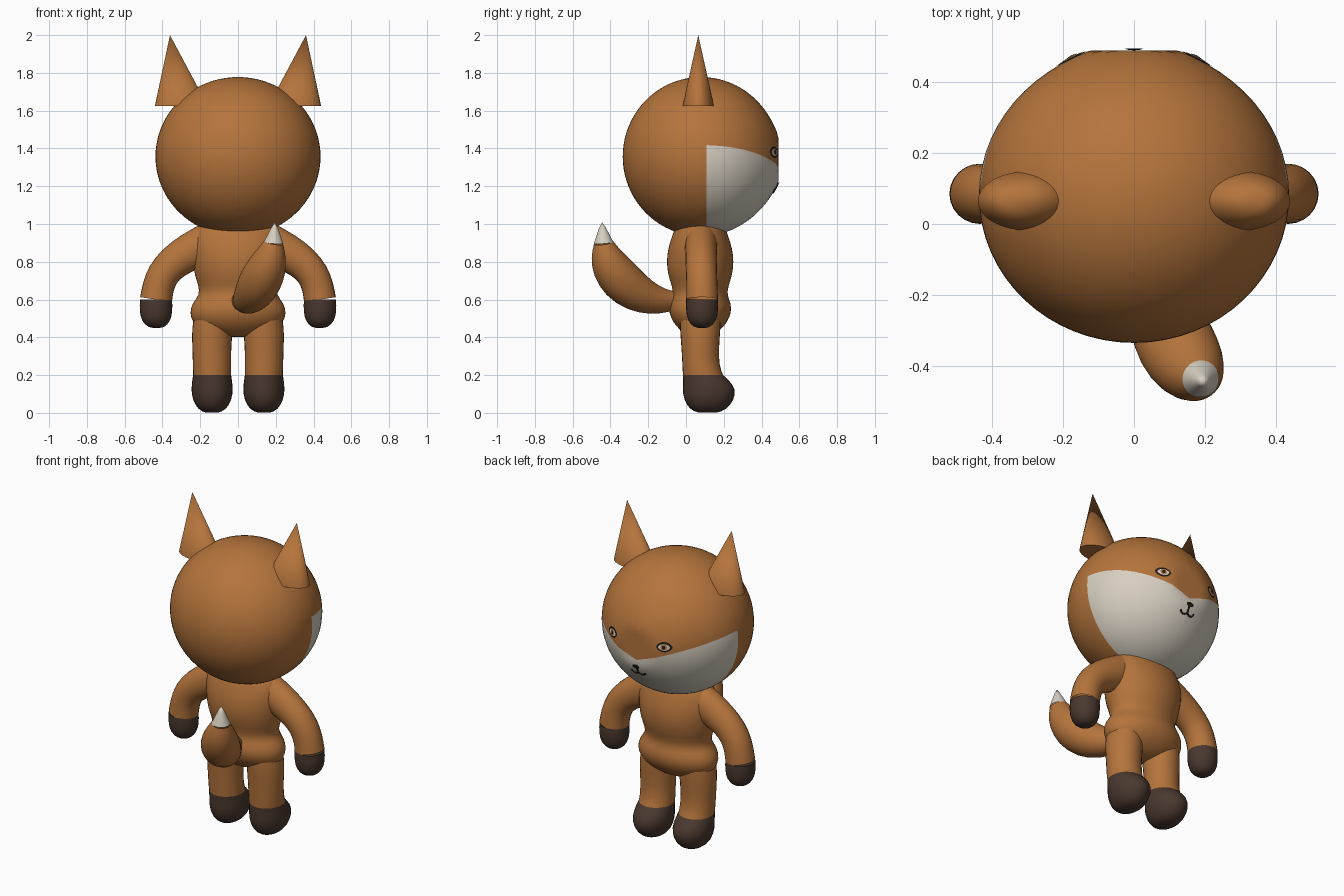
import bpy, bmesh, math
from mathutils import Vector

cube = bpy.data.objects.get("Cube")
if cube:
    bpy.data.objects.remove(cube, do_unlink=True)


def material(name, rgb):
    m = bpy.data.materials.new(name)
    m.use_nodes = True
    m.diffuse_color = (*rgb, 1)
    m.node_tree.nodes["Principled BSDF"].inputs["Base Color"].default_value = (*rgb, 1)
    return m


FUR = material("orange brown fur", (0.46, 0.175, 0.045))
CREAM = material("cream fur", (0.68, 0.62, 0.53))
DARK = material("dark brown paws", (0.068, 0.04, 0.028))
BLACK = material("black lines", (0.015, 0.011, 0.009))


def finish(name, bm, mats, angle=40):
    """Turn a bmesh into a smooth shaded object."""
    me = bpy.data.meshes.new(name)
    bm.to_mesh(me)
    bm.free()
    for m in mats:
        me.materials.append(m)
    ob = bpy.data.objects.new(name, me)
    bpy.context.collection.objects.link(ob)
    bpy.ops.object.select_all(action="DESELECT")
    ob.select_set(True)
    bpy.context.view_layer.objects.active = ob
    bpy.ops.object.shade_smooth_by_angle(angle=math.radians(angle))
    return ob


def loft(name, sections, mat, segs=16, follow=True, flip=1):
    """Skin rings (x, y, z, rx, ry); zero radii close into a tip."""
    bm = bmesh.new()
    pts = [Vector((s[0] * flip, s[1], s[2])) for s in sections]
    rings = []
    for i, s in enumerate(sections):
        d = pts[min(i + 1, len(pts) - 1)] - pts[max(i - 1, 0)]
        up = Vector((0, 0, 1))
        q = up.rotation_difference(d if follow else up)
        ring = []
        for k in range(segs):
            a = math.tau * k / segs
            ring.append(bm.verts.new(pts[i] + q @ Vector((s[3] * math.cos(a), s[4] * math.sin(a), 0))))
        rings.append(ring)
    for a, b in zip(rings, rings[1:]):
        for k in range(segs):
            n = (k + 1) % segs
            bm.faces.new((a[k], a[n], b[n], b[k]))
    bmesh.ops.remove_doubles(bm, verts=bm.verts[:], dist=0.0005)
    bmesh.ops.recalc_face_normals(bm, faces=bm.faces[:])
    ob = finish(name, bm, [mat], 80)
    sub = ob.modifiers.new("smooth", "SUBSURF")
    sub.levels = sub.render_levels = 1
    return ob


# Head: ellipsoid with a slightly flattened face
HEAD = Vector((0, 0.08, 1.357))
RAD = Vector((0.437, 0.415, 0.421))


def press(x, y, z):
    return min(0.489, y + 0.02 * math.exp(-(x * x + (z - 1.3) ** 2) / 0.032))


def face_y(x, z):
    k = 1 - (x / RAD.x) ** 2 - ((z - HEAD.z) / RAD.z) ** 2
    return press(x, HEAD.y + RAD.y * math.sqrt(max(k, 0)), z)


bm = bmesh.new()
bmesh.ops.create_uvsphere(bm, u_segments=64, v_segments=40, radius=1)
for v in bm.verts:
    v.co = HEAD + v.co * RAD
MASK_BACK = 0.108
MASK_MID, MASK_SLOPE = 1.262, 0.36
for co, no, clear in (((0, 0, 0), (1, 0, 0), True),
                      ((0, MASK_BACK, 0), (0, 1, 0), False),
                      ((0, 0, MASK_MID), (-MASK_SLOPE, 0, 1), False)):
    bmesh.ops.bisect_plane(bm, geom=bm.verts[:] + bm.edges[:] + bm.faces[:],
                           plane_co=co, plane_no=no, clear_inner=clear)
for f in bm.faces:
    c = f.calc_center_median()
    f.material_index = int(c.y > MASK_BACK and c.z < MASK_MID + MASK_SLOPE * c.x)
for v in bm.verts:
    if v.co.y > HEAD.y:
        v.co.y = press(*v.co)
head = finish("head", bm, [FUR, CREAM], 60)
mirror = head.modifiers.new("mirror", "MIRROR")
mirror.use_clip = True


# Face details: thin patches laid on the head
def patch(name, cx, cz, rx, rz, lift, mat, power=1, n=24):
    bm = bmesh.new()
    rings = []
    for r in (1, 0.5):
        ring = []
        for k in range(n):
            a = math.tau * k / n
            x = cx + r * rx * math.cos(a)
            s = math.sin(a)
            z = cz + r * rz * math.copysign(abs(s) ** power, s)
            ring.append(bm.verts.new((x, face_y(x, z) + lift, z)))
        rings.append(ring)
    for k in range(n):
        m = (k + 1) % n
        bm.faces.new((rings[0][m], rings[0][k], rings[1][k], rings[1][m]))
    bm.faces.new(rings[1][::-1])
    finish(name, bm, [mat])


def line(name, pts, width, mat):
    cu = bpy.data.curves.new(name, "CURVE")
    cu.dimensions = "3D"
    cu.bevel_depth = width
    cu.bevel_resolution = 2
    sp = cu.splines.new("POLY")
    sp.points.add(len(pts) - 1)
    for p, (x, z) in zip(sp.points, pts):
        p.co = (x, face_y(x, z), z, 1)
    cu.materials.append(mat)
    bpy.context.collection.objects.link(bpy.data.objects.new(name, cu))


patch("nose", 0, 1.222, 0.024, 0.014, 0.006, BLACK)
line("mouth_stem", [(0, 1.22), (0, 1.185)], 0.005, BLACK)

for side, s in (("left", 1), ("right", -1)):
    patch(side + "_eye_outline", s * 0.177, 1.38, 0.042, 0.031, 0.003, BLACK, 1.3)
    patch(side + "_eye_white", s * 0.177, 1.379, 0.031, 0.020, 0.005, CREAM, 1.3)
    patch(side + "_iris", s * 0.177, 1.38, 0.017, 0.018, 0.007, FUR)
    patch(side + "_pupil", s * 0.177, 1.38, 0.009, 0.011, 0.009, BLACK)
    smile = [math.pi * k / 8 for k in range(9)]
    line(side + "_mouth_curve",
         [(s * (0.023 - 0.023 * math.cos(a)), 1.185 - 0.018 * math.sin(a)) for a in smile],
         0.005, BLACK)

    # Ears: leaning elliptical cones
    bm = bmesh.new()
    bmesh.ops.create_cone(bm, cap_ends=True, segments=32, radius1=1, radius2=0, depth=1)
    for v in bm.verts:
        h = v.co.z + 0.5
        v.co = Vector((s * (0.3 + 0.06 * h) + 0.14 * v.co.x,
                       0.065 + 0.083 * v.co.y, 1.625 + 0.375 * h))
    finish(side + "_ear", bm, [FUR], 50)

    # Arms and paws
    loft(side + "_hand", [(0.432, 0.085, 0.448, 0, 0), (0.432, 0.085, 0.452, 0.045, 0.045),
                          (0.434, 0.085, 0.485, 0.08, 0.078), (0.434, 0.085, 0.54, 0.092, 0.09),
                          (0.434, 0.085, 0.6, 0.089, 0.088)],
         DARK, 12, False, s)
    loft(side + "_arm", [(0.434, 0.085, 0.6, 0.089, 0.088), (0.425, 0.085, 0.66, 0.088, 0.086),
                         (0.4, 0.082, 0.735, 0.09, 0.086), (0.34, 0.08, 0.8, 0.095, 0.086),
                         (0.26, 0.08, 0.85, 0.105, 0.088), (0.16, 0.08, 0.9, 0.11, 0.09)],
         FUR, 12, True, s)

    # Legs and feet
    loft(side + "_foot", [(0.137, 0.115, 0, 0, 0), (0.137, 0.115, 0.003, 0.055, 0.075),
                          (0.137, 0.12, 0.04, 0.095, 0.122), (0.137, 0.123, 0.1, 0.114, 0.146),
                          (0.137, 0.118, 0.15, 0.112, 0.138), (0.137, 0.09, 0.2, 0.104, 0.11)],
         DARK, 14, False, s)
    loft(side + "_leg", [(0.137, 0.09, 0.2, 0.104, 0.11), (0.138, 0.078, 0.25, 0.104, 0.1),
                         (0.139, 0.075, 0.35, 0.106, 0.102), (0.136, 0.075, 0.45, 0.113, 0.112),
                         (0.13, 0.075, 0.54, 0.1, 0.11)],
         FUR, 14, False, s)

# Torso: hips, waist, chest and neck
profile = [(0.4, 0, 0), (0.405, 0.08, 0.06), (0.44, 0.2, 0.11), (0.48, 0.243, 0.145),
           (0.53, 0.259, 0.167), (0.58, 0.245, 0.165), (0.625, 0.205, 0.143), (0.67, 0.21, 0.15),
           (0.73, 0.232, 0.172), (0.8, 0.242, 0.18), (0.87, 0.25, 0.172), (0.93, 0.245, 0.152),
           (0.98, 0.225, 0.135), (1.02, 0.18, 0.11)]
loft("torso", [(0, 0.075, z, rx, ry) for z, rx, ry in profile], FUR, 24, False)

# Tail: curled brush with a pale tip
path = [(0.0, -0.02, 0.6, 0.04), (0.025, -0.09, 0.59, 0.058), (0.05, -0.17, 0.597, 0.082),
        (0.085, -0.265, 0.635, 0.106), (0.12, -0.345, 0.7, 0.117), (0.155, -0.4, 0.775, 0.106),
        (0.178, -0.428, 0.845, 0.08), (0.188, -0.436, 0.9, 0.053)]
loft("tail", [(x, y, z, r, r) for x, y, z, r in path], FUR, 20)
tip = [path[-1], (0.193, -0.441, 0.96, 0.027), (0.195, -0.445, 1.02, 0)]
loft("tail_tip", [(x, y, z, r, r) for x, y, z, r in tip], CREAM, 20)
